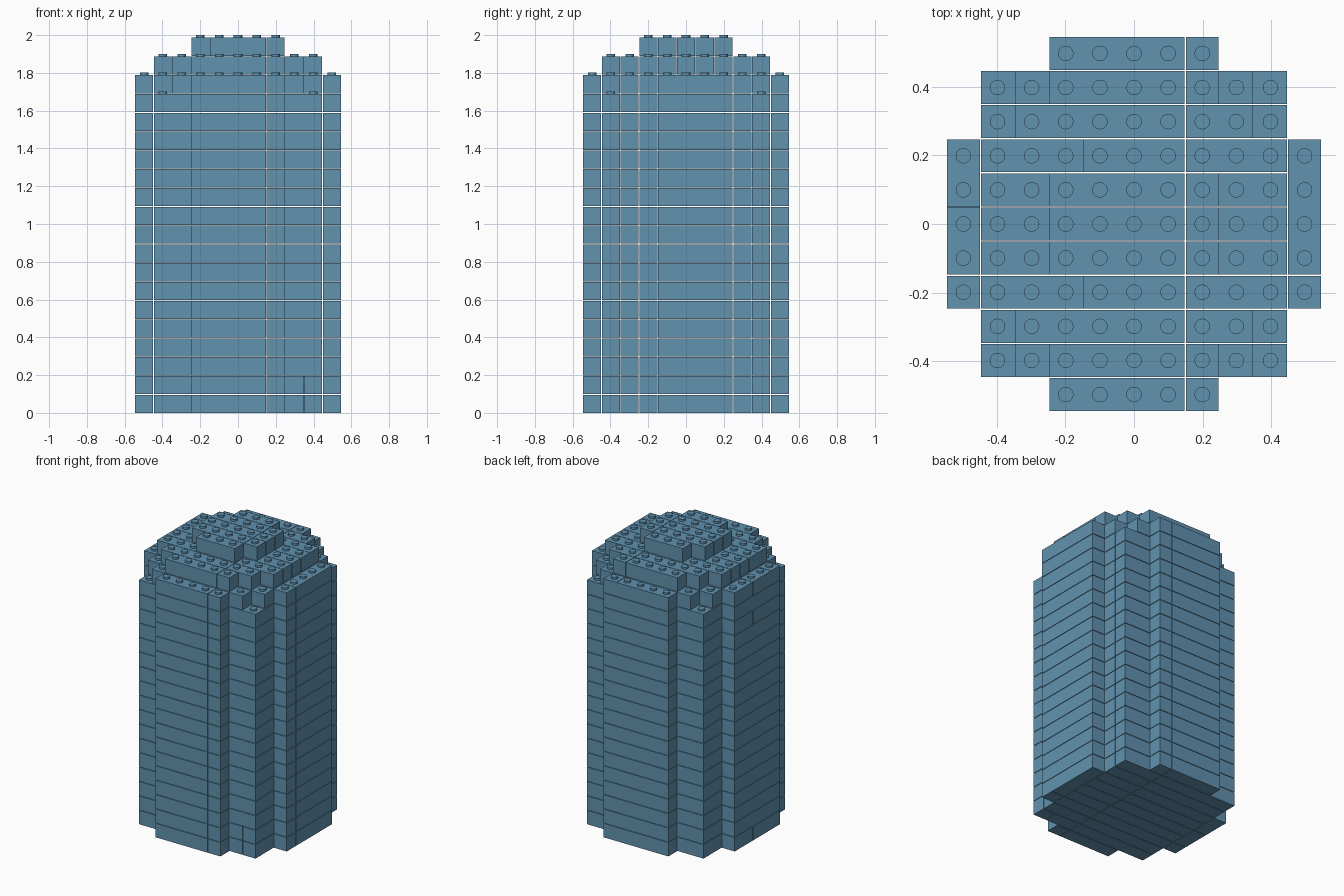
import bpy, bmesh, math
from mathutils import Matrix, Vector

if "Cube" in bpy.data.objects:
    bpy.data.objects.remove(bpy.data.objects["Cube"])

PITCH = 0.0995      # stud spacing and layer height
GAP = 0.0035        # seam between bricks
LAYERS = 20
STUD_R, STUD_H = 0.0225, 0.0135

blue = bpy.data.materials.new("sand_blue")
blue.use_nodes = True
blue.diffuse_color = (0.119, 0.287, 0.429, 1)
blue.node_tree.nodes["Principled BSDF"].inputs["Base Color"].default_value = blue.diffuse_color


# Squared plan radius of each layer: straight shaft, stepped crown
def plan(layer):
    return {18: 29, 19: 20, 20: 5}.get(layer, 32 if layer <= LAYERS else -1)


def inside(x, y, layer):
    return x * x + y * y <= plan(layer)


def brick(bm, x0, x1, y0, y1, z):
    """Box covering studs x0..x1 and y0..y1, standing on z."""
    size = Vector((x1 - x0 + 1, y1 - y0 + 1, 1)) * PITCH - Vector((GAP, GAP, GAP))
    centre = Vector(((x0 + x1) / 2 * PITCH, (y0 + y1) / 2 * PITCH, z + size.z / 2))
    bmesh.ops.create_cube(bm, size=1, matrix=Matrix.Translation(centre) @ Matrix.Diagonal(size).to_4x4())


def stud(bm, x, y, z):
    at = Matrix.Translation((x * PITCH, y * PITCH, z + STUD_H / 2))
    bmesh.ops.create_cone(bm, cap_ends=True, segments=20, radius1=STUD_R,
                          radius2=STUD_R, depth=STUD_H, matrix=at)


def runs(cells, cuts):
    """Split a sorted list of cells into bricks ending after each cut."""
    start = cells[0]
    for c in cells:
        if c in cuts or c == cells[-1]:
            yield start, c
            start = c + 1


def finish(bm, name):
    mesh = bpy.data.meshes.new(name)
    bm.to_mesh(mesh)
    bm.free()
    mesh.materials.append(blue)
    obj = bpy.data.objects.new(name, mesh)
    bpy.context.collection.objects.link(obj)
    return obj


# Brick layers
for layer in range(1, LAYERS + 1):
    bm = bmesh.new()
    z = (layer - 1) * PITCH
    for y in range(-5, 6):
        row = [x for x in range(-4, 5) if inside(x, y, layer)]
        if row:
            cuts = {1, 3} if layer <= 2 and y == -4 else {1}
            for a, b in runs(row, cuts):
                brick(bm, a, b, y, y, z)
    # outer side columns run front to back
    for x in (-5, 5):
        column = [y for y in range(-5, 6) if inside(x, y, layer)]
        if column:
            cuts = {-2, 0} if x < 0 and layer in (1, 16, 18) else {-2}
            for a, b in runs(column, cuts):
                brick(bm, x, x, a, b, z)
    finish(bm, f"brick_layer_{layer:02d}")

# Studs on every exposed brick top
bm = bmesh.new()
for layer in range(1, LAYERS + 1):
    for x in range(-5, 6):
        for y in range(-5, 6):
            if inside(x, y, layer) and not inside(x, y, layer + 1):
                stud(bm, x, y, layer * PITCH - GAP)
studs = finish(bm, "studs")
bpy.ops.object.select_all(action="DESELECT")
studs.select_set(True)
bpy.context.view_layer.objects.active = studs
bpy.ops.object.shade_smooth_by_angle(angle=math.radians(30))
